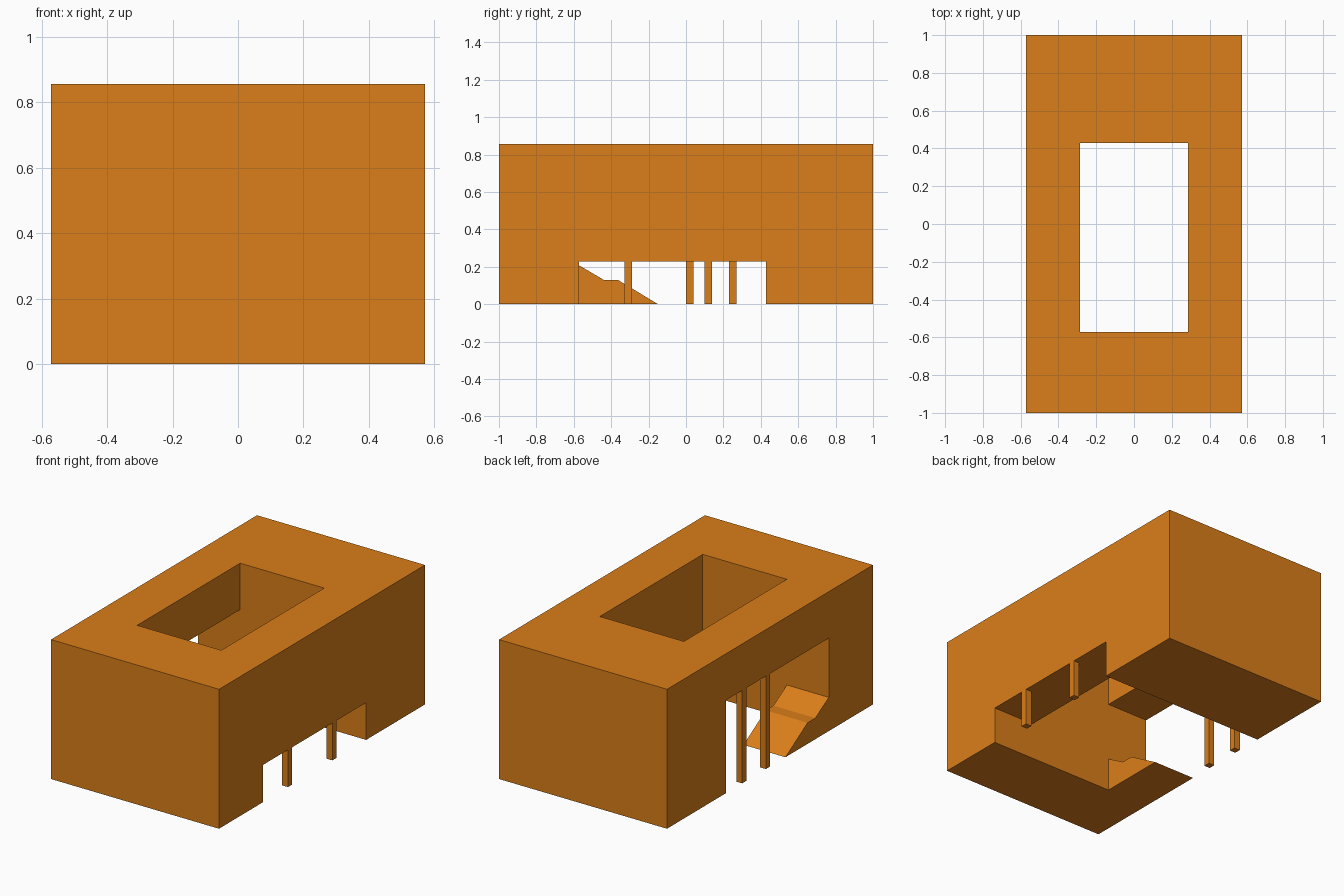
import bpy
import bmesh

if "Cube" in bpy.data.objects:
    bpy.data.objects.remove(bpy.data.objects["Cube"])

HX, HY, H = 0.571, 1.0, 0.857          # block half sizes and height
IX, Y0, Y1 = 0.286, -0.571, 0.429      # courtyard half width and ends
LEFT_H, RIGHT_H = 0.571, 0.229         # heights of the side openings
COL = 0.04                             # column thickness

orange = bpy.data.materials.new("orange")
orange.diffuse_color = (0.7, 0.21, 0.01, 1)
orange.use_nodes = True
orange.node_tree.nodes["Principled BSDF"].inputs["Base Color"].default_value = orange.diffuse_color


def prism(name, profile, x0, x1):
    """Extrude a (y, z) profile along x."""
    bm = bmesh.new()
    face = bm.faces.new([bm.verts.new((x0, y, z)) for y, z in profile])
    out = bmesh.ops.extrude_face_region(bm, geom=[face])["geom"]
    moved = [v for v in out if isinstance(v, bmesh.types.BMVert)]
    bmesh.ops.translate(bm, verts=moved, vec=(x1 - x0, 0, 0))
    bmesh.ops.recalc_face_normals(bm, faces=bm.faces)
    mesh = bpy.data.meshes.new(name)
    bm.to_mesh(mesh)
    bm.free()
    mesh.materials.append(orange)
    obj = bpy.data.objects.new(name, mesh)
    bpy.context.collection.objects.link(obj)
    return obj


def box(name, x0, x1, y0, y1, z0, z1):
    return prism(name, [(y0, z0), (y1, z0), (y1, z1), (y0, z1)], x0, x1)


def cut(target, cutter):
    """Subtract the cutter, bake the result and remove the cutter."""
    cutter.hide_render = True
    mod = target.modifiers.new("cut", 'BOOLEAN')
    mod.operation, mod.solver, mod.object = 'DIFFERENCE', 'EXACT', cutter
    bpy.context.view_layer.objects.active = target
    bpy.ops.object.modifier_apply(modifier=mod.name)
    bpy.data.objects.remove(cutter)


# Main block with open courtyard and a passage through each side
block = box("building_block", -HX, HX, -HY, HY, 0, H)
cut(block, box("courtyard_cutter", -IX, IX, Y0, Y1, -0.1, H + 0.1))
cut(block, box("left_opening_cutter", -HX - 0.1, 0, Y0, Y1, -0.1, LEFT_H))
cut(block, box("right_opening_cutter", 0, HX + 0.1, Y0, Y1, -0.1, RIGHT_H))

# Ramp with a landing, under the left wing
prism("ramp", [(Y0, 0), (-0.15, 0), (-0.365, 0.13), (-0.44, 0.13), (Y0, 0.207)],
      -HX, -IX)

# Columns flush with the outer walls
for i, y in enumerate((0.0, 0.23)):
    box(f"left_column_{i + 1}", -HX, -HX + COL, y, y + COL, 0, LEFT_H)
for i, y in enumerate((-0.33, 0.1)):
    box(f"right_column_{i + 1}", HX - COL, HX, y, y + COL, 0, RIGHT_H)
